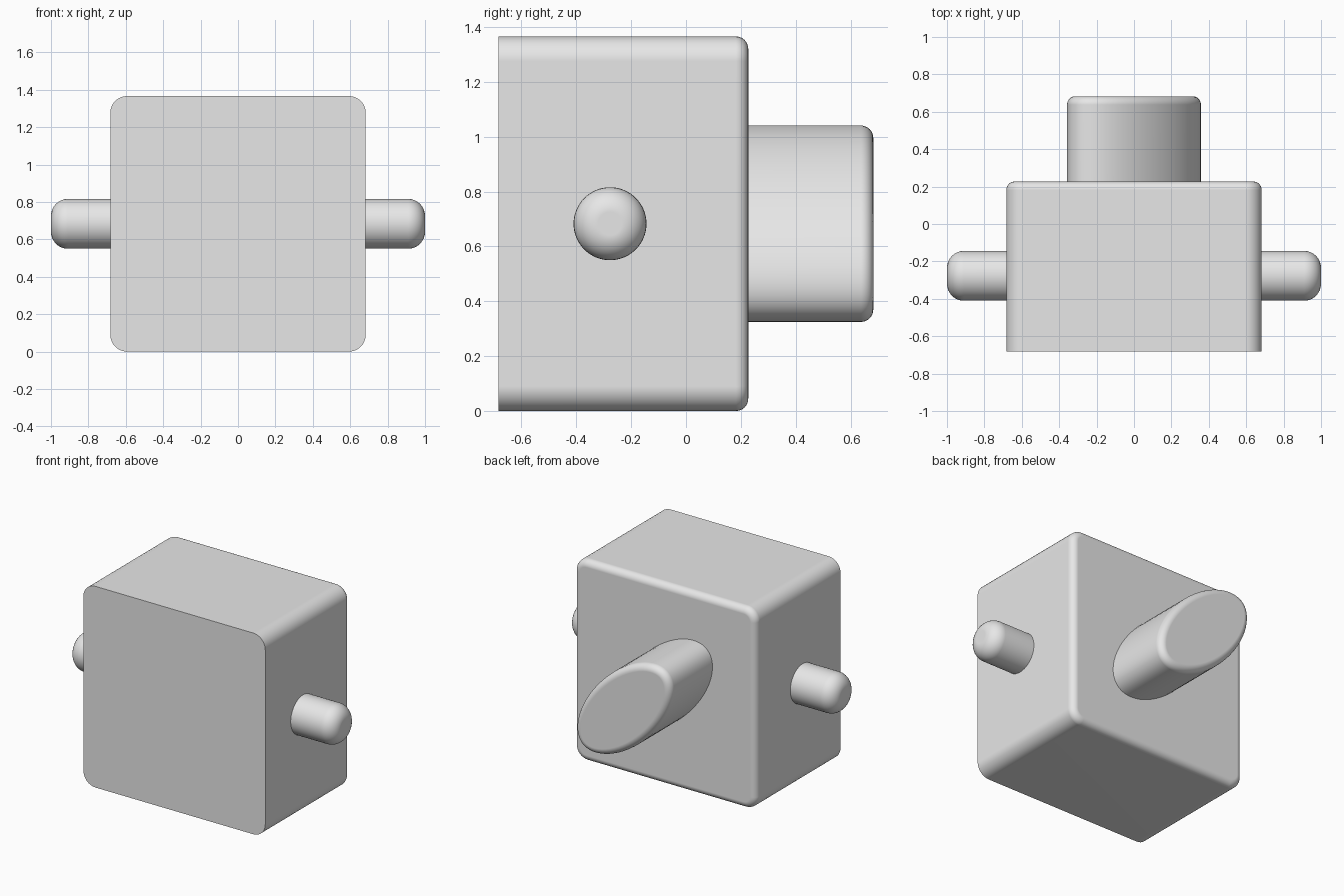
import bpy
import bmesh
from math import radians
from mathutils import Matrix, Vector

cube = bpy.data.objects.get("Cube")
if cube:
    bpy.data.objects.remove(cube, do_unlink=True)

grey = bpy.data.materials.new("plain grey")
grey.use_nodes = True
grey.diffuse_color = (0.8, 0.8, 0.8, 1)
grey.node_tree.nodes["Principled BSDF"].inputs["Base Color"].default_value = (0.8, 0.8, 0.8, 1)

MID = 0.683     # half width of the housing, and the height of its middle


def round_edges(bm, rule, radius, segments):
    """Round every edge whose two ends satisfy the rule."""
    edges = [e for e in bm.edges if rule(*(v.co for v in e.verts))]
    bmesh.ops.bevel(bm, geom=edges, offset=radius, segments=segments,
                    profile=0.5, affect='EDGES', clamp_overlap=True)


def finish(bm, name):
    mesh = bpy.data.meshes.new(name)
    bmesh.ops.recalc_face_normals(bm, faces=bm.faces)
    bm.to_mesh(mesh)
    bm.free()
    mesh.materials.append(grey)
    obj = bpy.data.objects.new(name, mesh)
    bpy.context.collection.objects.link(obj)
    bpy.ops.object.select_all(action='DESELECT')
    obj.select_set(True)
    bpy.context.view_layer.objects.active = obj
    bpy.ops.object.shade_smooth_by_angle(angle=radians(35))
    weighted = obj.modifiers.new("even shading", 'WEIGHTED_NORMAL')
    weighted.keep_sharp = True
    return obj


def peg(name, radii, start, end, fillet, turn=0):
    """Elliptical peg from start to end, with a rounded rim at its end."""
    axis = end - start
    length = axis.length
    bm = bmesh.new()
    bmesh.ops.create_cone(bm, cap_ends=True, segments=64, radius1=1, radius2=1, depth=length)
    bmesh.ops.scale(bm, vec=(*radii, 1), verts=bm.verts)
    round_edges(bm, lambda a, b: min(a.z, b.z) > length / 2 - 0.001, fillet, 8)
    place = (Matrix.Translation((start + end) / 2)
             @ axis.to_track_quat('Z', 'Y').to_matrix().to_4x4()
             @ Matrix.Rotation(turn, 4, 'Z'))
    bmesh.ops.transform(bm, matrix=place, verts=bm.verts)
    return finish(bm, name)


# Housing: rounded long edges, softer rim at the back, sharp flat front
front, back = -MID, 0.227
bm = bmesh.new()
bmesh.ops.create_cube(bm, size=1)
bmesh.ops.scale(bm, vec=(2 * MID, back - front, 2 * MID), verts=bm.verts)
bmesh.ops.translate(bm, vec=(0, (front + back) / 2, MID), verts=bm.verts)
round_edges(bm, lambda a, b: abs(a.y - b.y) > 0.5, 0.09, 8)
round_edges(bm, lambda a, b: min(a.y, b.y) > back - 0.001, 0.045, 6)
finish(bm, "housing")

# Slanted oval boss on the back: its upper end leans towards -x
boss = peg("back_boss", (0.453, 0.2265), Vector((0, back - 0.05, MID)),
           Vector((0, MID, MID)), 0.045, radians(45))

# Round side pins
for name, side in (("left_pin", 1), ("right_pin", -1)):
    peg(name, (0.133, 0.133), Vector((side * (MID - 0.05), -0.277, MID)),
        Vector((side, -0.277, MID)), 0.09)
